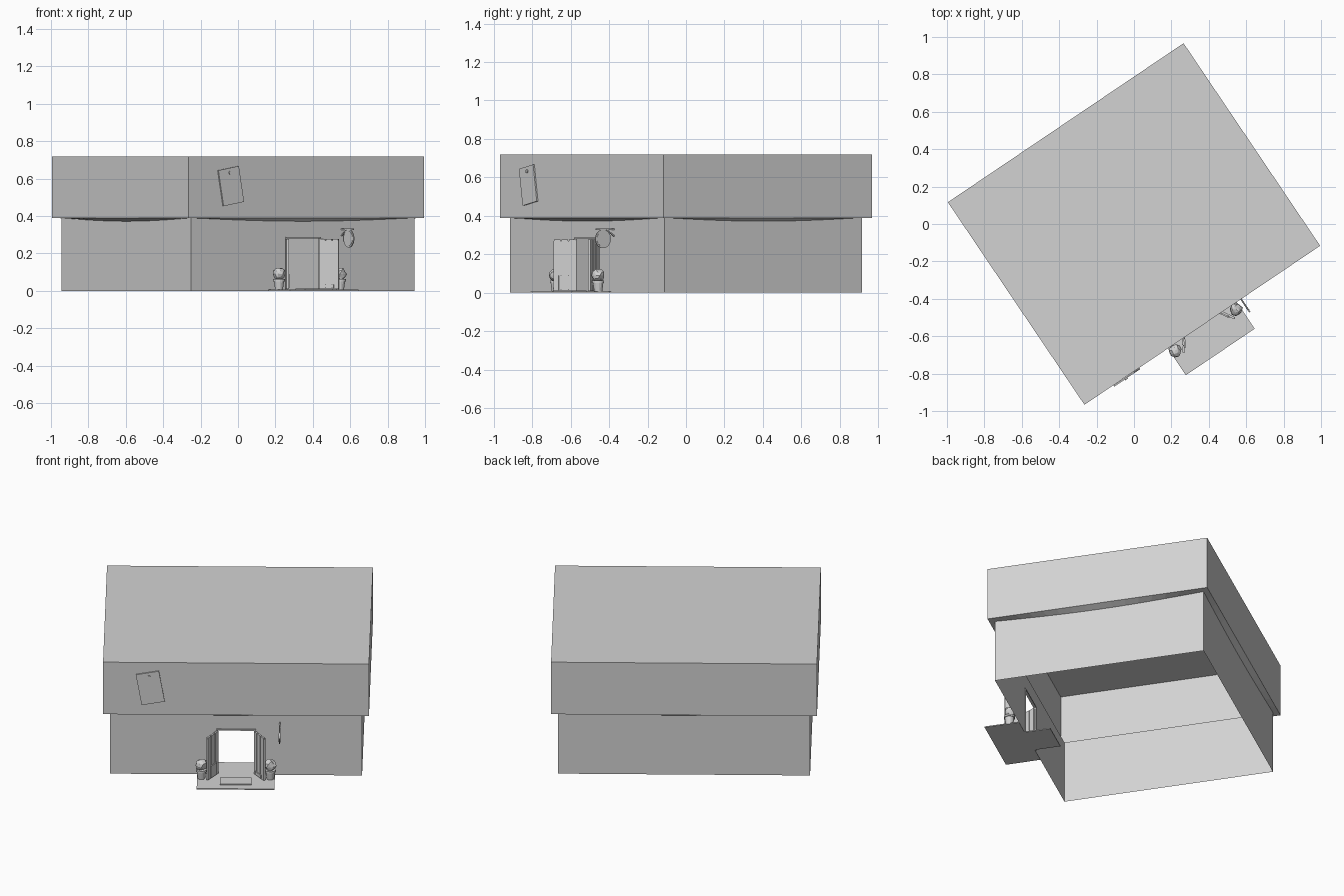
import bpy, bmesh, math, random
from mathutils import Matrix, Vector

if "Cube" in bpy.data.objects:
    bpy.data.objects.remove(bpy.data.objects["Cube"])
random.seed(4)

TURN = math.radians(34)          # whole building is turned on its plot
WALL_X, WALL_Y, WALL_H = 0.72, 0.62, 0.39
ROOF_X, ROOF_Y, ROOF_H = 0.76, 0.653, 0.718
DOOR_X, DOOR_H = 0.105, 0.28

grey = bpy.data.materials.new("plain_grey")
grey.use_nodes = True
colour = (0.65, 0.65, 0.65, 1)
grey.diffuse_color = colour
grey.node_tree.nodes["Principled BSDF"].inputs["Base Color"].default_value = colour


def finish(name, bm):
    mesh = bpy.data.meshes.new(name)
    bm.to_mesh(mesh)
    bm.free()
    mesh.materials.append(grey)
    obj = bpy.data.objects.new(name, mesh)
    obj.rotation_euler.z = TURN
    bpy.context.collection.objects.link(obj)
    return obj


def add_box(bm, lo, hi, base=Matrix()):
    lo, hi = Vector(lo), Vector(hi)
    m = base @ Matrix.Translation((lo + hi) / 2) @ Matrix.Diagonal((*(hi - lo), 1))
    bmesh.ops.create_cube(bm, size=1, matrix=m)


def add_face(bm, points):
    return bm.faces.new([bm.verts.new(p) for p in points])


def add_cone(bm, r1, r2, depth, matrix, sides=16):
    bmesh.ops.create_cone(bm, cap_ends=True, segments=sides, radius1=r1,
                          radius2=r2, depth=depth, matrix=matrix)


# Walls: thin shell, open below, with a doorway in the front
bm = bmesh.new()
ring = [(WALL_X, -WALL_Y), (WALL_X, WALL_Y), (-WALL_X, WALL_Y), (-WALL_X, -WALL_Y)]
for (x1, y1), (x2, y2) in zip(ring, ring[1:]):
    add_face(bm, [(x1, y1, 0), (x2, y2, 0), (x2, y2, WALL_H), (x1, y1, WALL_H)])
outline = [(-WALL_X, 0), (-DOOR_X, 0), (-DOOR_X, DOOR_H), (DOOR_X, DOOR_H),
           (DOOR_X, 0), (WALL_X, 0), (WALL_X, WALL_H), (-WALL_X, WALL_H)]
add_face(bm, [(x, -WALL_Y, z) for x, z in outline])
finish("walls", bm)

# Roof block: hollow, open below
bm = bmesh.new()
add_box(bm, (-ROOF_X, -ROOF_Y, WALL_H), (ROOF_X, ROOF_Y, ROOF_H))
bmesh.ops.delete(bm, geom=[f for f in bm.faces if f.normal.z < -0.5], context='FACES')
finish("roof_block", bm)

# Soffit: narrow strips under the overhang that sag slightly along the wall
bm = bmesh.new()
corners = [(-1, -1), (1, -1), (1, 1), (-1, 1)]
STEPS = 16
for i, (ax, ay) in enumerate(corners):
    bx, by = corners[(i + 1) % 4]
    previous = None
    for k in range(STEPS + 1):
        t = k / STEPS
        x, y = ax + (bx - ax) * t, ay + (by - ay) * t
        sag = 0.018 * math.sin(math.pi * t)
        pair = (bm.verts.new((x * ROOF_X, y * ROOF_Y, WALL_H)),
                bm.verts.new((x * WALL_X, y * WALL_Y, WALL_H - sag)))
        if previous:
            bm.faces.new((previous[0], previous[1], pair[1], pair[0]))
        previous = pair
finish("soffit", bm)

# Porch slab, threshold floor and doormat
bm = bmesh.new()
add_box(bm, (-0.222, -0.825, 0), (0.222, -WALL_Y, 0.006))
finish("porch_slab", bm)
bm = bmesh.new()
add_box(bm, (-DOOR_X, -WALL_Y, 0), (DOOR_X, -0.468, 0.006))
finish("threshold_floor", bm)
bm = bmesh.new()
add_box(bm, (-0.09, -0.775, 0.006), (0.09, -0.685, 0.012))
finish("doormat", bm)

# Door frame
bm = bmesh.new()
front, back = -WALL_Y - 0.008, -WALL_Y + 0.008
for s in (-1, 1):
    a, b = sorted((s * DOOR_X, s * (DOOR_X + 0.008)))
    add_box(bm, (a, front, 0), (b, back, DOOR_H))
add_box(bm, (-DOOR_X - 0.008, front, DOOR_H), (DOOR_X + 0.008, back, DOOR_H + 0.008))
finish("door_frame", bm)

# Double doors, swung outward, each with three planks on a backing panel
DOOR_W = 0.117
for side, s in (("right", -1), ("left", 1)):
    hinge = Matrix.Translation((s * DOOR_X, -WALL_Y, 0)) @ Matrix.Rotation(
        math.atan2(-0.1, s * 0.06), 4, 'Z')
    bm = bmesh.new()
    add_box(bm, (0, -0.003, 0.012), (DOOR_W, 0.003, 0.27), hinge)
    pitch = DOOR_W / 3
    for k in range(3):
        add_box(bm, (k * pitch + 0.003, -0.006, 0.01),
                ((k + 1) * pitch - 0.003, 0.006, 0.276), hinge)
    finish(side + "_door", bm)
    # Low plate on the face toward the opening
    bm = bmesh.new()
    near, far = sorted((-s * 0.006, -s * 0.012))
    add_box(bm, (0.025, near, 0.015), (0.09, far, 0.09 if s < 0 else 0.035), hinge)
    finish(side + "_door_plate", bm)

# Potted plants either side of the door
for side, s in (("right", -1), ("left", 1)):
    spot = Vector((s * 0.197, -0.684, 0))
    bm = bmesh.new()
    add_cone(bm, 0.021, 0.028, 0.05, Matrix.Translation(spot + Vector((0, 0, 0.03))))
    add_cone(bm, 0.032, 0.032, 0.012, Matrix.Translation(spot + Vector((0, 0, 0.057))))
    finish(side + "_pot", bm)
    bm = bmesh.new()
    bmesh.ops.create_icosphere(bm, subdivisions=2, radius=0.034)
    for v in bm.verts:
        v.co = v.co * random.uniform(0.85, 1.15) + spot + Vector((0, 0, 0.09))
    finish(side + "_plant", bm)

# Round sign hanging square to the wall, with its bracket
SIGN_X = 0.25
bm = bmesh.new()
face_side = Matrix.Translation((SIGN_X, -0.69, 0.28)) @ Matrix.Rotation(math.pi / 2, 4, 'Y')
add_cone(bm, 0.048, 0.048, 0.006, face_side, 32)
add_cone(bm, 0.040, 0.040, 0.009, face_side, 32)
finish("round_sign", bm)
bm = bmesh.new()
add_box(bm, (SIGN_X - 0.003, -0.735, 0.326), (SIGN_X + 0.003, -WALL_Y, 0.333))
brace = Matrix.Translation((SIGN_X, -WALL_Y, 0.295)) @ Matrix.Rotation(-0.6, 4, 'X')
add_box(bm, (-0.003, -0.055, -0.003), (0.003, 0, 0.003), brace)
finish("sign_bracket", bm)

# Tilted tag on the front of the roof block, with a peg near its top
tilt = Matrix.Translation((-0.49, -ROOF_Y, 0.56)) @ Matrix.Rotation(math.radians(-10), 4, 'Y')
bm = bmesh.new()
add_box(bm, (-0.067, -0.009, -0.097), (0.067, -0.001, 0.097), tilt)
finish("hanging_tag", bm)
bm = bmesh.new()
add_cone(bm, 0.009, 0.009, 0.012, tilt @ Matrix.Translation((0.005, -0.008, 0.072))
         @ Matrix.Rotation(math.pi / 2, 4, 'X'))
finish("tag_peg", bm)
